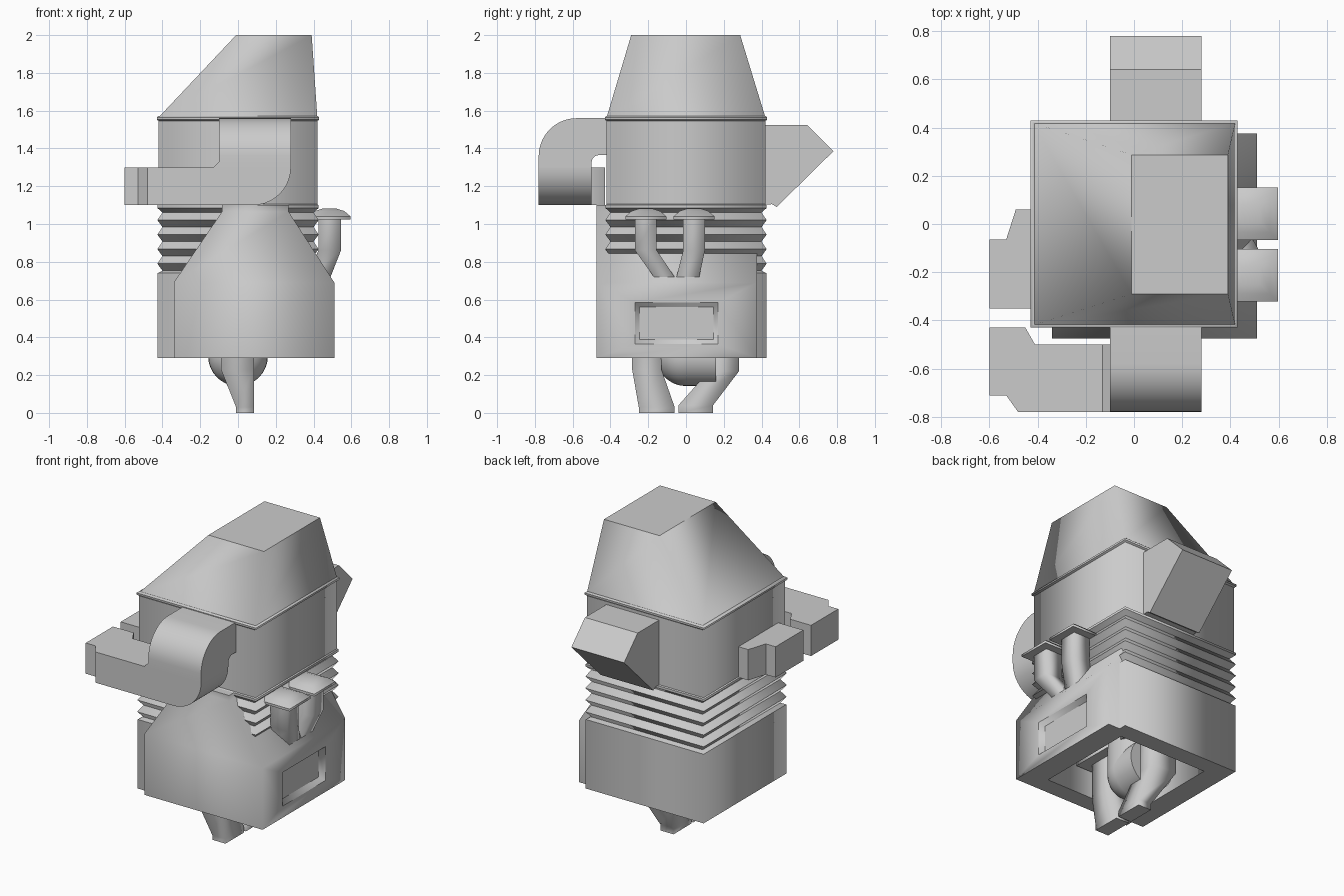
import bpy, bmesh, math
from mathutils import Vector

cube = bpy.data.objects.get("Cube")
if cube:
    bpy.data.objects.remove(cube, do_unlink=True)

grey = bpy.data.materials.new("plain_grey")
grey.use_nodes = True
colour = (0.6, 0.6, 0.6, 1)
grey.diffuse_color = colour
grey.node_tree.nodes["Principled BSDF"].inputs["Base Color"].default_value = colour


def finish(name, bm):
    mesh = bpy.data.meshes.new(name)
    bm.to_mesh(mesh)
    bm.free()
    mesh.materials.append(grey)
    obj = bpy.data.objects.new(name, mesh)
    bpy.context.collection.objects.link(obj)
    return obj


def loft(rings):
    """Skin a stack of rectangles (x0, x1, y0, y1, z), capped at both ends."""
    bm = bmesh.new()
    loops = [[bm.verts.new(p) for p in ((a, c, z), (b, c, z), (b, d, z), (a, d, z))]
             for a, b, c, d, z in rings]
    for low, high in zip(loops, loops[1:]):
        for i in range(4):
            j = (i + 1) % 4
            bm.faces.new((low[i], low[j], high[j], high[i]))
    bm.faces.new(loops[0][::-1])
    bm.faces.new(loops[-1])
    bmesh.ops.recalc_face_normals(bm, faces=bm.faces)
    # soft upright corners, crisp level edges
    for f in bm.faces:
        f.smooth = True
    for e in bm.edges:
        level = abs(e.verts[0].co.z - e.verts[1].co.z) < 1e-5
        e.smooth = not (level and e.calc_face_angle(0) > 0.6)
    return bm


def square(r, z):
    return (-r, r, -r, r, z)


def prism(name, points, axis, start, end):
    """Extrude a flat outline along the given axis (0, 1 or 2)."""
    bm = bmesh.new()
    verts = []
    for p in points:
        co = list(p)
        co.insert(axis, start)
        verts.append(bm.verts.new(co))
    face = bm.faces.new(verts)
    new = bmesh.ops.extrude_face_region(bm, geom=[face])["geom"]
    step = Vector((0, 0, 0))
    step[axis] = end - start
    bmesh.ops.translate(bm, verts=[v for v in new if isinstance(v, bmesh.types.BMVert)], vec=step)
    bmesh.ops.recalc_face_normals(bm, faces=bm.faces)
    obj = finish(name, bm)
    smooth(obj)
    return obj


def smooth(obj):
    bpy.ops.object.select_all(action='DESELECT')
    obj.select_set(True)
    bpy.context.view_layer.objects.active = obj
    bpy.ops.object.shade_smooth_by_angle(angle=math.radians(35))


def arc(cx, cy, r, a0, a1, n=10):
    return [(cx + r * math.cos(math.radians(a0 + (a1 - a0) * i / n)),
             cy + r * math.sin(math.radians(a0 + (a1 - a0) * i / n))) for i in range(n + 1)]


# Body: hollow base, bellows and upper box
cavity = (-0.28, 0.36, -0.36, 0.31)
body = [cavity + (0.6,), cavity + (0.29,), square(0.425, 0.29), square(0.425, 0.755)]
for k in range(4):
    z = 0.79 + 0.077 * k
    body += [square(0.4, z - 0.037), square(0.427, z)]
body += [square(0.4, 1.06), square(0.427, 1.085), square(0.427, 1.1), square(0.42, 1.105),
         square(0.42, 1.55)]
body[3] = square(0.425, 0.74)
finish("body", loft(body))

# Sloping hood and its rim
finish("hood_rim", loft([square(0.42, 1.545), square(0.43, 1.553),
                         square(0.43, 1.565), square(0.42, 1.573)]))
finish("hood", loft([square(0.42, 1.565), (-0.01, 0.39, -0.29, 0.287, 2.0)]))

# Apron block with tapered top and a recessed side panel
y_span = (-0.475, 0.375)
apron = loft([cavity + (0.6,), cavity + (0.29,),
              (-0.34, 0.51, *y_span, 0.29), (-0.34, 0.51, *y_span, 0.69),
              (-0.085, 0.268, *y_span, 1.065), (-0.085, 0.268, *y_span, 1.1)])
panel = max(apron.faces, key=lambda f: f.calc_center_median().x)
bmesh.ops.inset_individual(apron, faces=[panel], thickness=0.06)
centre = panel.calc_center_median()
for v in panel.verts:
    v.co.y = -0.27 if v.co.y < centre.y else 0.17
    v.co.z = 0.365 if v.co.z < centre.z else 0.585
for e in panel.edges:
    e.smooth = False
bmesh.ops.inset_individual(apron, faces=[panel], thickness=0.035, depth=-0.03)
finish("apron", apron)

# Front duct: elbow out of the body, elbow sideways, then a jogged end
prism("front_duct_elbow",
      [(-0.4, 1.56)] + arc(-0.58, 1.36, 0.2, 90, 180) + [(-0.78, 1.3), (-0.5, 1.3)]
      + arc(-0.46, 1.325, 0.04, 180, 90, 5) + [(-0.4, 1.365)], 0, -0.1, 0.28)
prism("front_duct_side",
      [(-0.41, 1.1)] + arc(0.08, 1.3, 0.2, -90, 0)
      + [(0.28, 1.33), (-0.1, 1.33), (-0.13, 1.3), (-0.41, 1.3)], 1, -0.78, -0.5)
prism("front_duct_end",
      [(-0.41, -0.5), (-0.45, -0.43), (-0.6, -0.43), (-0.6, -0.71),
       (-0.53, -0.71), (-0.48, -0.78), (-0.41, -0.78)], 2, 1.1, 1.3)

# Side duct
prism("side_duct",
      [(-0.4, 0.06), (-0.49, 0.06), (-0.53, -0.065), (-0.6, -0.065),
       (-0.6, -0.35), (-0.4, -0.35)], 2, 1.1, 1.3)

# Back vent with a slanted mouth
prism("back_vent",
      [(0.4, 1.1), (0.4, 1.525), (0.64, 1.525), (0.78, 1.385), (0.48, 1.09), (0.455, 1.105)],
      0, -0.1, 0.28)


# Bent posts with domed square caps: two on the side, two below
def post(name, top, foot, z_cap, z_bend, z_foot, z_end, margin):
    finish(name + "_stem", loft([foot + (z_end,), foot + (z_foot,), top + (z_bend,),
                                 top + (z_cap + 0.01,)]))
    x0, x1, y0, y1 = top
    cx, cy = (x0 + x1) / 2, (y0 + y1) / 2
    hx, hy = (x1 - x0) / 2 + margin, (y1 - y0) / 2 + margin
    rings = [(cx - hx * s, cx + hx * s, cy - hy * s, cy + hy * s, z_cap + margin * h)
             for s, h in ((1, 0), (1, 0.3), (0.7, 0.85), (0.35, 1.1))]
    finish(name + "_cap", loft(rings))


side_x, side_foot_x = (0.425, 0.545), (0.37, 0.49)
post("side_post_front", side_x + (-0.27, -0.155), side_foot_x + (-0.17, -0.06),
     1.025, 0.86, 0.72, 0.68, 0.051)
post("side_post_back", side_x + (-0.015, 0.1), side_foot_x + (-0.05, 0.07),
     1.025, 0.86, 0.72, 0.68, 0.051)
leg_x, foot_x = (-0.09, 0.085), (-0.01, 0.085)
post("leg_front", leg_x + (-0.285, -0.13), foot_x + (-0.25, -0.06), 0.46, 0.23, 0.03, 0, 0.065)
post("leg_back", leg_x + (0.12, 0.28), foot_x + (-0.04, 0.143), 0.46, 0.22, 0.04, 0, 0.065)

# Round elbow under the body
bpy.ops.mesh.primitive_uv_sphere_add(segments=32, ring_count=16, radius=0.158, location=(0, 0, 0.3))
parts = [bpy.context.object]
for loc, depth, turn in (((0, 0.08, 0.3), 0.16, math.pi / 2), ((0, 0, 0.45), 0.3, 0)):
    bpy.ops.mesh.primitive_cylinder_add(vertices=32, radius=0.158, depth=depth,
                                        location=loc, rotation=(turn, 0, 0))
    parts.append(bpy.context.object)
for obj, name in zip(parts, ("elbow_bend", "elbow_mouth", "elbow_riser")):
    obj.name = name
    obj.data.materials.append(grey)
    smooth(obj)
